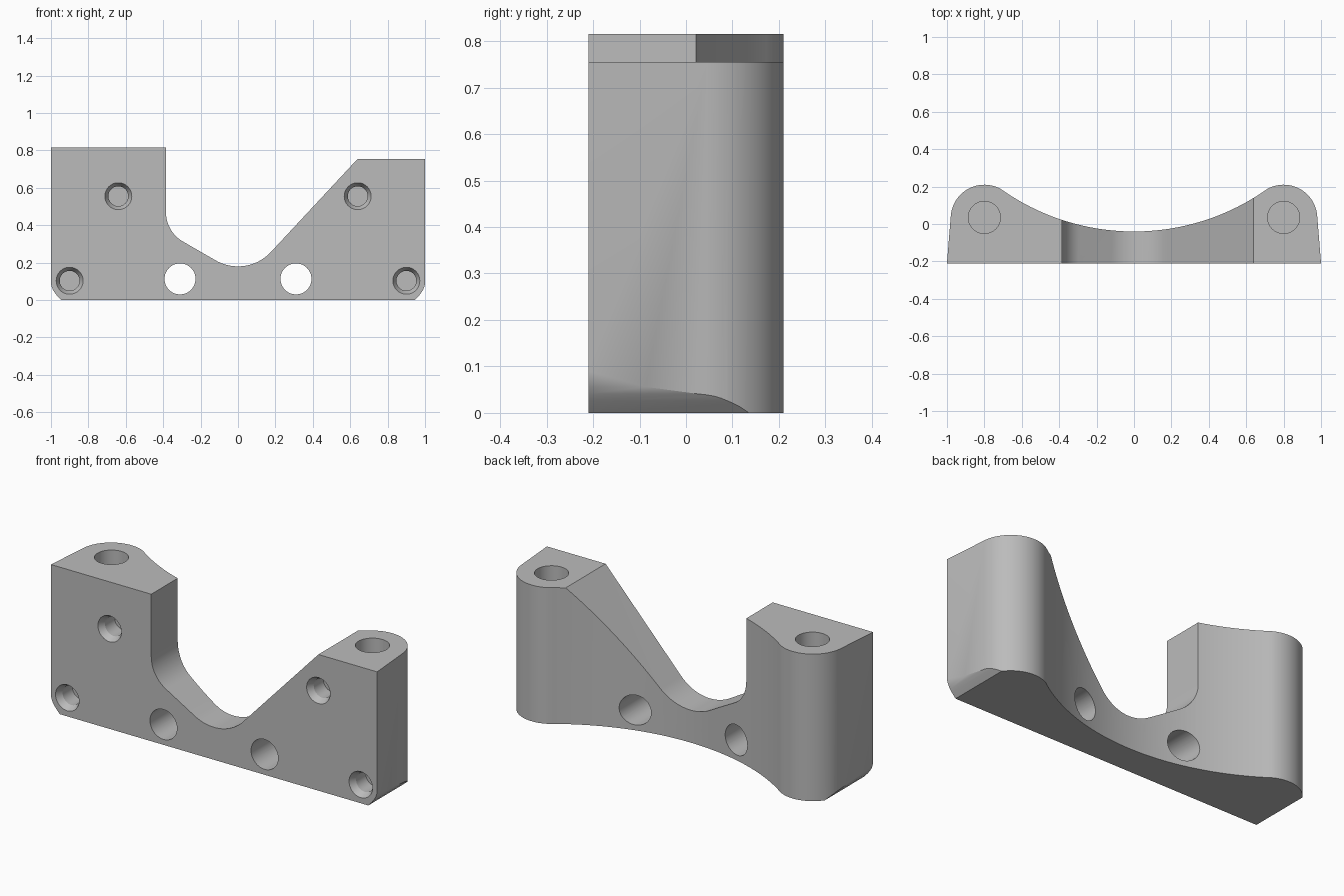
import bpy, bmesh, math
from mathutils import Vector, Matrix

if "Cube" in bpy.data.objects:
    bpy.data.objects.remove(bpy.data.objects["Cube"], do_unlink=True)

grey = bpy.data.materials.new("plain grey")
grey.use_nodes = True
grey.diffuse_color = (0.5, 0.5, 0.5, 1)
grey.node_tree.nodes["Principled BSDF"].inputs["Base Color"].default_value = (0.5, 0.5, 0.5, 1)


def arc(cx, cy, r, start, end, n):
    """Points on an arc, angles in degrees."""
    angles = [math.radians(start + (end - start) * i / n) for i in range(n + 1)]
    return [(cx + r * math.cos(a), cy + r * math.sin(a)) for a in angles]


def finish(bm, name):
    bmesh.ops.recalc_face_normals(bm, faces=bm.faces)
    mesh = bpy.data.meshes.new(name)
    bm.to_mesh(mesh)
    bm.free()
    mesh.materials.append(grey)
    obj = bpy.data.objects.new(name, mesh)
    bpy.context.collection.objects.link(obj)
    return obj


def prism(name, points, push):
    """Closed outline of 3D points, extruded along push."""
    bm = bmesh.new()
    face = bm.faces.new([bm.verts.new(p) for p in points])
    out = bmesh.ops.extrude_face_region(bm, geom=[face])
    moved = [v for v in out["geom"] if isinstance(v, bmesh.types.BMVert)]
    bmesh.ops.translate(bm, verts=moved, vec=push)
    return finish(bm, name)


def drill(name, origin, direction, steps, n=48):
    """Stepped round cutter; steps are (radius, depth) along direction."""
    bm = bmesh.new()
    turn = Vector((0, 0, 1)).rotation_difference(Vector(direction)).to_matrix().to_4x4()
    place = Matrix.Translation(origin) @ turn
    rings = [[bm.verts.new(place @ Vector((x, y, d))) for x, y in arc(0, 0, r, 0, 360 - 360 / n, n - 1)]
             for r, d in steps]
    for a, b in zip(rings, rings[1:]):
        for i in range(n):
            j = (i + 1) % n
            bm.faces.new((a[i], a[j], b[j], b[i]))
    bm.faces.new(rings[0])
    bm.faces.new(rings[-1])
    return finish(bm, name)


def cut(obj, tool, operation):
    tool.hide_render = True
    mod = obj.modifiers.new("cut", "BOOLEAN")
    mod.operation, mod.solver, mod.object = operation, "EXACT", tool
    bpy.context.view_layer.objects.active = obj
    bpy.ops.object.modifier_apply(modifier=mod.name)
    bpy.data.objects.remove(tool, do_unlink=True)


# Plan outline: flat front, two round lobes and a hollow back
half = [(1, -0.21)] + arc(0.8, 0.03, 0.18, 5, 120, 24)
sag = arc(0, 1.19, 1.23, -54.5, -125.5, 56)[1:-1]
plan = half + sag + [(-x, y) for x, y in reversed(half)]
body = prism("bracket_body", [(x, y, -0.1) for x, y in plan], (0, 0, 1.2))

# Front outline: clipped bottom corners, tall post, saddle and sloped post
corner = [(0.946, 0), (0.97, 0.026), (0.981, 0.041), (0.99, 0.056), (0.997, 0.072), (1, 0.09)]
front = [(-x, z) for x, z in reversed(corner)] + corner
front += [(1.02, 0.09), (1.02, 0.755), (0.64, 0.755)]
front += arc(0, 0.42, 0.24, -43, -120, 24)
front += arc(-0.205, 0.469, 0.18, 240, 180, 16)
front += [(-0.385, 0.815), (-1.02, 0.815), (-1.02, 0.09)]
cut(body, prism("front_outline", [(x, -0.5, z) for x, z in front], (0, 1, 0)), "INTERSECT")

# Mirrored holes
for side, top in ((-1, 0.815), (1, 0.755)):
    cut(body, drill("through_hole", (side * 0.31, -0.4, 0.113), (0, 1, 0),
                    [(0.083, 0), (0.083, 0.8)]), "DIFFERENCE")
    cut(body, drill("top_hole", (side * 0.8, 0.035, top), (0, 0, -1),
                    [(0.086, -0.1), (0.086, 0.22)]), "DIFFERENCE")
    for x, z in ((0.64, 0.555), (0.9, 0.103)):
        cut(body, drill("screw_hole", (side * x, -0.21, z), (0, 1, 0),
                        [(0.072, -0.1), (0.072, 0), (0.053, 0.035), (0.053, 0.12)]), "DIFFERENCE")

# Smooth curves with crisp edges
bpy.ops.object.select_all(action="DESELECT")
body.select_set(True)
bpy.context.view_layer.objects.active = body
bpy.ops.object.shade_smooth_by_angle(angle=math.radians(25))
